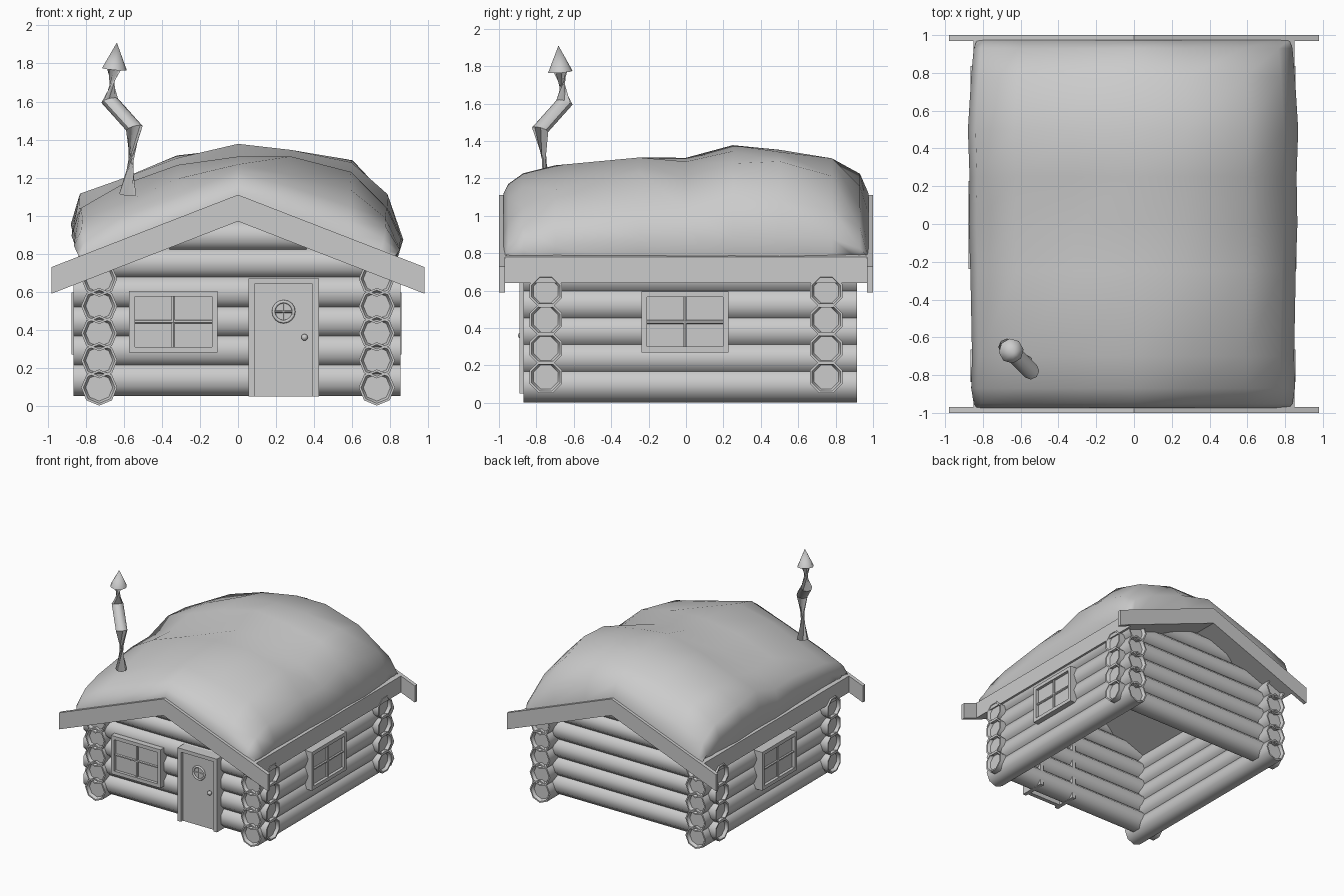
import bpy, bmesh, math
from mathutils import Vector, Matrix

if "Cube" in bpy.data.objects:
    bpy.data.objects.remove(bpy.data.objects["Cube"])

SLOPE = 0.388
def roof_top(x):
    return 1.11 - SLOPE * abs(x)

def finish(name, bm, smooth=50):
    bmesh.ops.recalc_face_normals(bm, faces=bm.faces[:])
    me = bpy.data.meshes.new(name)
    bm.to_mesh(me)
    bm.free()
    ob = bpy.data.objects.new(name, me)
    bpy.context.collection.objects.link(ob)
    if smooth:
        for p in me.polygons:
            p.use_smooth = True
        me.set_sharp_from_angle(angle=math.radians(smooth))
    return ob

def add_box(bm, lo, hi):
    lo, hi = Vector(lo), Vector(hi)
    m = Matrix.Translation((lo + hi) / 2) @ Matrix.Diagonal((*(hi - lo), 1))
    return bmesh.ops.create_cube(bm, size=1, matrix=m)['verts']

def add_rod(bm, a, b, r1, r2=None, n=8, turn=0.0):
    a, b = Vector(a), Vector(b)
    d = b - a
    m = (Matrix.Translation((a + b) / 2) @ d.to_track_quat('Z', 'Y').to_matrix().to_4x4()
         @ Matrix.Rotation(turn, 4, 'Z'))
    return bmesh.ops.create_cone(bm, cap_ends=True, segments=n, radius1=r1,
                                 radius2=r1 if r2 is None else r2, depth=d.length, matrix=m)['verts']

def log(name, a, b, r, turn=0.0):
    bm = bmesh.new()
    add_rod(bm, a, b, r, turn=turn)
    caps = [f for f in bm.faces if len(f.verts) == 8]
    bmesh.ops.inset_individual(bm, faces=caps, thickness=0.012)
    bmesh.ops.inset_individual(bm, faces=caps, thickness=0.012, depth=-0.025)
    return finish(name, bm)

# Side wall logs run front to back, end wall logs run left to right
for s, side in ((-1, "left"), (1, "right")):
    for i in range(5):
        z = 0.096 + i * 0.143
        log(f"{side}_wall_log", (s * 0.73, -0.87, z), (s * 0.73, 0.915, z), 0.095)
for s, side in ((-1, "front"), (1, "back")):
    for i in range(4):
        z = 0.138 + i * 0.153
        log(f"{side}_wall_log", (-0.865, s * 0.75, z), (0.855, s * 0.75, z), 0.094, math.pi / 8)
    for z, h in ((0.75, 0.68), (0.895, 0.36)):
        log(f"{side}_gable_log", (-h, s * 0.75, z), (h, s * 0.75, z), 0.088, math.pi / 8)

# Roof slab and gable boards share one chevron profile
def chevron(name, half, y0, y1, thick=0.14):
    xs = (-half, 0, half)
    prof = [(x, roof_top(x)) for x in xs] + [(x, roof_top(x) - thick) for x in reversed(xs)]
    bm = bmesh.new()
    rings = [[bm.verts.new((x, y, z)) for x, z in prof] for y in (y0, y1)]
    for i in range(6):
        j = (i + 1) % 6
        bm.faces.new((rings[0][i], rings[0][j], rings[1][j], rings[1][i]))
    for r in rings:
        bm.faces.new((r[0], r[1], r[4], r[5]))
        bm.faces.new((r[1], r[2], r[3], r[4]))
    return finish(name, bm, 30)

chevron("roof_slab", 0.85, -0.97, 0.97)
chevron("front_gable_board", 0.98, -1.0, -0.968)
chevron("back_gable_board", 0.98, 0.968, 1.0)

# Snow blanket: lumpy cross-section lofted along the ridge, thinning at both ends
section = [(-0.83, 0.77), (-0.875, 0.92), (-0.835, 1.06), (-0.63, 1.155), (-0.32, 1.265), (0, 1.33),
           (0.28, 1.31), (0.60, 1.23), (0.79, 1.06), (0.865, 0.87), (0.83, 0.76), (0, 1.06)]
stations = [(-0.975, 0.05, 0.95), (-0.95, 0.28, 0.97), (-0.87, 0.5, 0.985), (-0.7, 0.72, 0.98),
            (-0.25, 0.98, 0.99), (0, 0.9, 1.0), (0.25, 1.15, 0.995), (0.5, 1.13, 1.005),
            (0.78, 0.95, 0.985), (0.93, 0.5, 0.97), (0.975, 0.05, 0.95)]
bm = bmesh.new()
rings = []
for k, (y, f, w) in enumerate(stations):
    ring = []
    for i, (x, z) in enumerate(section):
        t = z - roof_top(x)
        lump = 0.015 * math.sin(2.1 * i + 1.7 * k) * min(f, 1) if t > 0.05 else 0
        ring.append(bm.verts.new((x * w, y, roof_top(x) + (t * f if t > 0 else t) + lump)))
    rings.append(ring)
n = len(section)
for a, b in zip(rings, rings[1:]):
    for i in range(n):
        bm.faces.new((a[i], a[(i + 1) % n], b[(i + 1) % n], b[i]))
for r in (rings[0], rings[-1]):
    bm.faces.new(r)
finish("roof_snow", bm, 75)

# Crooked stove pipe with conical cap
path = [Vector(p) for p in ((-0.58, -0.735, 1.11), (-0.545, -0.78, 1.46),
                            (-0.675, -0.65, 1.605), (-0.65, -0.672, 1.79))]
bm = bmesh.new()
pipe = []
for i, p in enumerate(path):
    d0 = (path[i] - path[i - 1]).normalized() if i else (path[1] - path[0]).normalized()
    d1 = (path[i + 1] - path[i]).normalized() if i < 3 else d0
    q = (d0 + d1).to_track_quat('Z', 'Y')
    pipe.append([bm.verts.new(p + q @ Vector((0.045 * math.cos(a), 0.045 * math.sin(a), 0)))
                 for a in (k * math.pi / 4 for k in range(8))])
for a, b in zip(pipe, pipe[1:]):
    for i in range(8):
        bm.faces.new((a[i], a[(i + 1) % 8], b[(i + 1) % 8], b[i]))
bm.faces.new(pipe[0])
bm.faces.new(pipe[-1])
finish("chimney_pipe", bm)
bm = bmesh.new()
add_rod(bm, (-0.65, -0.672, 1.77), (-0.637, -0.682, 1.91), 0.066, 0.0)
finish("chimney_cap", bm)

# Windows: frame with recessed pane and a cross of glazing bars, built facing -y
def window(name, cx, z0, z1, w, y_front, angle=0):
    bm = bmesh.new()
    x0, x1, b, cz = cx - w / 2, cx + w / 2, 0.03, (z0 + z1) / 2
    yb = y_front + 0.12
    add_box(bm, (x0, y_front, z0), (x0 + b, yb, z1))
    add_box(bm, (x1 - b, y_front, z0), (x1, yb, z1))
    add_box(bm, (x0 + b, y_front, z0), (x1 - b, yb, z0 + b))
    add_box(bm, (x0 + b, y_front, z1 - b), (x1 - b, yb, z1))
    add_box(bm, (x0 + b, y_front + 0.025, z0 + b), (x1 - b, y_front + 0.04, z1 - b))
    yr = y_front + 0.018
    add_rod(bm, (x0 + b, yr, cz), (x1 - b, yr, cz), 0.01, n=6)
    add_rod(bm, (cx, yr, z0 + b), (cx, yr, z1 - b), 0.01, n=6)
    bmesh.ops.rotate(bm, verts=bm.verts[:], matrix=Matrix.Rotation(angle, 3, 'Z'))
    finish(name, bm)

window("front_window", -0.34, 0.28, 0.605, 0.465, -0.885)
window("right_window", -0.005, 0.27, 0.595, 0.465, -0.86, math.pi / 2)
window("left_window", 0.005, 0.27, 0.595, 0.465, -0.875, -math.pi / 2)

# Door frame, door leaf
bm = bmesh.new()
add_box(bm, (0.055, -0.89, 0.05), (0.088, -0.67, 0.67))
add_box(bm, (0.392, -0.89, 0.05), (0.425, -0.67, 0.67))
add_box(bm, (0.088, -0.89, 0.64), (0.392, -0.67, 0.67))
finish("door_frame", bm, 0)
bm = bmesh.new()
add_box(bm, (0.088, -0.865, 0.05), (0.392, -0.83, 0.64))
finish("door", bm, 0)

# Door porthole ring with crossbars, and knob
bpy.ops.mesh.primitive_torus_add(major_radius=0.053, minor_radius=0.009, major_segments=16,
                                 minor_segments=6, location=(0.24, -0.868, 0.495),
                                 rotation=(math.pi / 2, 0, 0))
bpy.context.object.name = "porthole_ring"
bpy.ops.object.shade_smooth()
bm = bmesh.new()
add_rod(bm, (0.19, -0.866, 0.495), (0.29, -0.866, 0.495), 0.006, n=6)
add_rod(bm, (0.24, -0.866, 0.445), (0.24, -0.866, 0.545), 0.006, n=6)
finish("porthole_bars", bm)
bm = bmesh.new()
bmesh.ops.create_uvsphere(bm, u_segments=10, v_segments=6, radius=0.018,
                          matrix=Matrix.Translation((0.35, -0.88, 0.36)))
finish("door_knob", bm)
